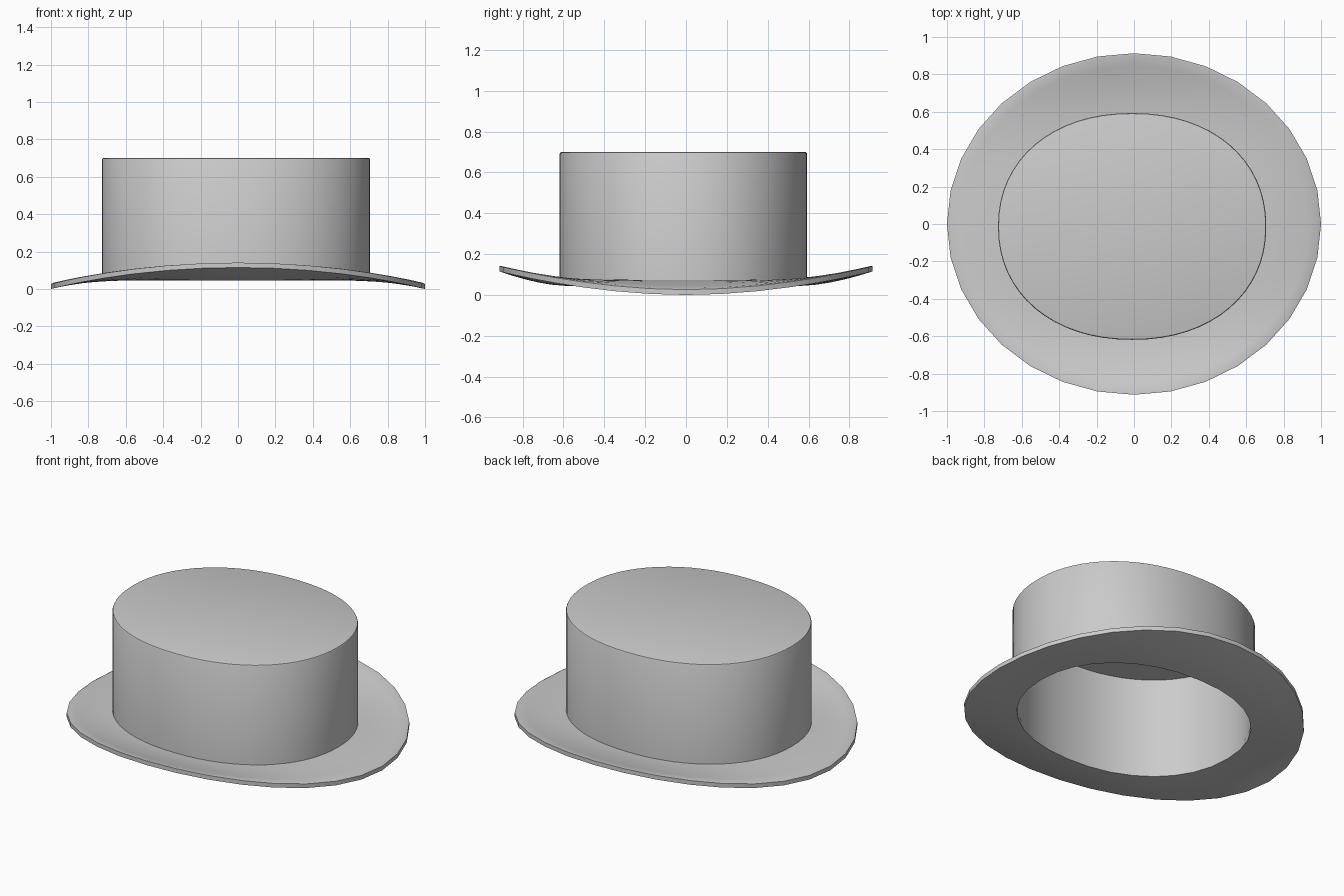
import bpy, math

if "Cube" in bpy.data.objects:
    bpy.data.objects.remove(bpy.data.objects["Cube"])

def oval(n, rx, ry, power=2.0, cx=0.0, cy=0.0):
    """Points of a superellipse, counter-clockwise, with the angle of each."""
    pts = []
    for i in range(n):
        t = 2 * math.pi * i / n
        c, s = math.cos(t), math.sin(t)
        pts.append((cx + rx * math.copysign(abs(c) ** (2 / power), c),
                    cy + ry * math.copysign(abs(s) ** (2 / power), s), t))
    return pts

def loft(name, rings, closed=False, cap_ends=False):
    """Skin a list of equal-length rings into one smooth object."""
    n, m = len(rings[0]), len(rings)
    verts = [p for r in rings for p in r]
    faces = []
    for k in range(m if closed else m - 1):
        a, b = k * n, ((k + 1) % m) * n
        for i in range(n):
            j = (i + 1) % n
            faces.append((a + i, a + j, b + j, b + i))
    if cap_ends:
        faces.append(tuple(reversed(range(n))))
        faces.append(tuple(range((m - 1) * n, m * n)))
    me = bpy.data.meshes.new(name)
    me.from_pydata(verts, [], faces)
    me.update()
    ob = bpy.data.objects.new(name, me)
    bpy.context.collection.objects.link(ob)
    bpy.ops.object.select_all(action='DESELECT')
    ob.select_set(True)
    bpy.context.view_layer.objects.active = ob
    bpy.ops.object.shade_smooth_by_angle(angle=math.radians(40))
    return ob

CX, CY = -0.01, -0.013      # crown centre
RX, RY = 0.717, 0.606       # crown outer radii
WALL, TOP, BASE = 0.024, 0.70, 0.05
POW = 2.15

# Crown: hollow shell from the inner ceiling down, around the rim and up to the top
def crown_ring(inset, z):
    return [(x, y, z) for x, y, t in oval(64, RX - inset, RY - inset, POW, CX, CY)]

crown = loft("crown", [
    crown_ring(WALL, TOP - WALL),
    crown_ring(WALL, BASE),
    crown_ring(0.0, BASE),
    crown_ring(0.0, TOP - 0.008),
    crown_ring(0.003, TOP - 0.002),
    crown_ring(0.009, TOP),
], cap_ends=True)

# Brim: 32-sided, dipping at the sides and turned up at front and back
inner = oval(32, RX - WALL, RY - WALL, POW, CX, CY)
outer = oval(32, 1.0, 0.913)

def brim_ring(f, lift):
    ring = []
    for (xi, yi, t), (xo, yo, _) in zip(inner, outer):
        edge = 0.115 * abs(math.sin(t)) ** 1.9
        z = 0.045 + (edge - 0.045) * f ** 1.6
        ring.append((xi + (xo - xi) * f, yi + (yo - yi) * f, z + lift))
    return ring

steps = [0, 0.2, 0.4, 0.6, 0.8, 0.96]
under = [brim_ring(f, 0.0) for f in steps]
upper = [brim_ring(f, 0.03) for f in reversed(steps)]
rim = [brim_ring(1.0, 0.004), brim_ring(1.0, 0.026)]
rim[0] = [(x, y, z - 0.004) for x, y, z in rim[0]]
brim = loft("brim", under + rim + upper, closed=True)
